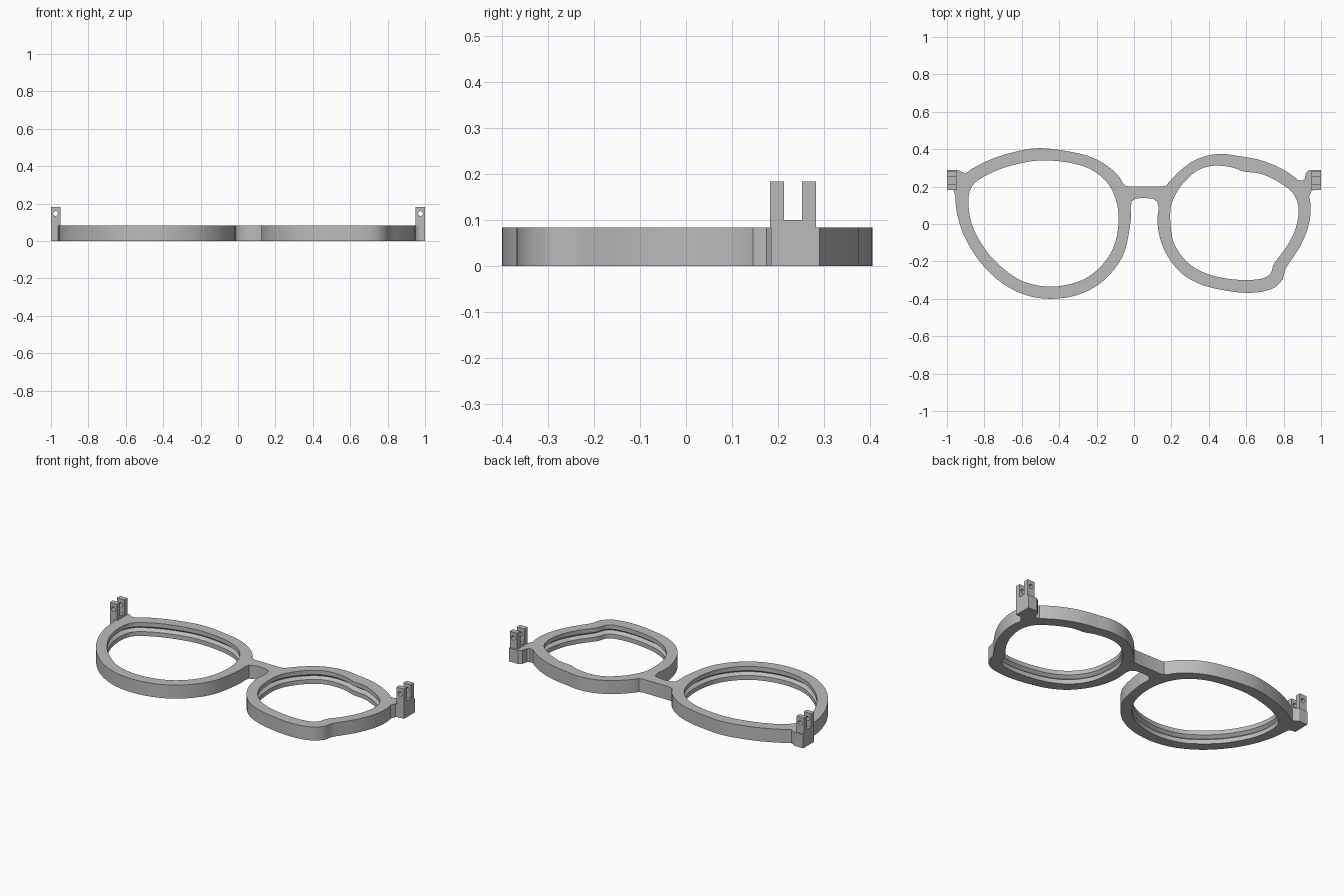
import bpy, bmesh, math
from mathutils import Vector
from mathutils.geometry import interpolate_bezier

cube = bpy.data.objects.get("Cube")
if cube:
    bpy.data.objects.remove(cube, do_unlink=True)

HEIGHT = 0.083
SEGMENTS = 120

grey = bpy.data.materials.new("plain grey")
grey.use_nodes = True
COLOUR = (0.5, 0.5, 0.5, 1)
grey.diffuse_color = COLOUR
grey.node_tree.nodes["Principled BSDF"].inputs["Base Color"].default_value = COLOUR


def finish(name, bm):
    bmesh.ops.recalc_face_normals(bm, faces=bm.faces)
    mesh = bpy.data.meshes.new(name)
    bm.to_mesh(mesh)
    bm.free()
    mesh.materials.append(grey)
    obj = bpy.data.objects.new(name, mesh)
    bpy.context.collection.objects.link(obj)
    return obj


def prism(name, points, start, end, place):
    """Extrude a flat outline; place maps (u, v, depth) to x, y, z."""
    bm = bmesh.new()
    low = [bm.verts.new(place(u, v, start)) for u, v in points]
    high = [bm.verts.new(place(u, v, end)) for u, v in points]
    bm.faces.new(low)
    bm.faces.new(high)
    for i in range(len(points)):
        j = (i + 1) % len(points)
        bm.faces.new((low[i], low[j], high[j], high[i]))
    return finish(name, bm)


def upright(u, v, depth):
    return (u, v, depth)


def sideways(u, v, depth):
    return (depth, u, v)


def smooth_loop(points, centre):
    """Closed smooth curve through the points, resampled at even angles."""
    pts = [Vector((x, y, 0)) for x, y in points]
    n = len(pts)
    dense = []
    for i in range(n):
        a, b, c, d = (pts[(i + k) % n] for k in (-1, 0, 1, 2))
        dense += interpolate_bezier(b, b + (c - a) / 6, c - (d - b) / 6, c, 25)[:-1]
    polar = sorted((math.atan2(p.y - centre[1], p.x - centre[0]),
                    math.hypot(p.x - centre[0], p.y - centre[1])) for p in dense)
    angles = [a for a, r in polar]
    polar = ([(polar[-1][0] - math.tau, polar[-1][1])] + polar
             + [(polar[0][0] + math.tau, polar[0][1])])
    loop, k = [], 0
    for s in range(SEGMENTS):
        t = -math.pi + math.tau * s / SEGMENTS
        while polar[k + 1][0] < t:
            k += 1
        (a0, r0), (a1, r1) = polar[k], polar[k + 1]
        r = r0 + (r1 - r0) * (t - a0) / max(a1 - a0, 1e-9)
        loop.append(Vector((centre[0] + r * math.cos(t), centre[1] + r * math.sin(t), 0)))
    return loop


def rim(name, outer, inner, centre):
    """Ring with a V-shaped lens groove around its inner wall."""
    out, inn = smooth_loop(outer, centre), smooth_loop(inner, centre)
    section = [(0, 0), (0, HEIGHT), (1, HEIGHT), (1, 0.057),
               (0.7, 0.042), (1, 0.027), (1, 0)]
    bm = bmesh.new()
    rows = [[bm.verts.new(o.lerp(i, f) + Vector((0, 0, z))) for o, i in zip(out, inn)]
            for f, z in section]
    for a, b in zip(rows, rows[1:] + rows[:1]):
        for i in range(SEGMENTS):
            j = (i + 1) % SEGMENTS
            bm.faces.new((a[i], a[j], b[j], b[i]))
    return finish(name, bm)


def combine(target, tool, operation):
    mod = target.modifiers.new(operation, "BOOLEAN")
    mod.object, mod.operation, mod.solver = tool, operation, "EXACT"
    bpy.context.view_layer.objects.active = target
    bpy.ops.object.modifier_apply(modifier=mod.name)
    bpy.data.objects.remove(tool, do_unlink=True)


# Rims: the right one is larger, the left one is slightly dented
frame = rim(
    "frame",
    [(-.49, .405), (-.66, .38), (-.8, .33), (-.9, .27), (-.945, .2), (-.955, .13),
     (-.94, .03), (-.9, -.08), (-.825, -.2), (-.72, -.305), (-.585, -.378), (-.44, -.4),
     (-.29, -.375), (-.16, -.3), (-.06, -.17), (-.02, 0), (-.02, .1), (-.05, .2),
     (-.11, .285), (-.25, .365)],
    [(-.49, .34), (-.665, .31), (-.8, .255), (-.87, .195), (-.885, .1), (-.86, -.02),
     (-.785, -.15), (-.69, -.245), (-.585, -.31), (-.44, -.335), (-.29, -.305),
     (-.185, -.235), (-.11, -.125), (-.083, .01), (-.1, .14), (-.165, .245), (-.29, .315)],
    (-.47, .02))
left_rim = rim(
    "left_rim",
    [(.46, .375), (.565, .362), (.67, .343), (.78, .3), (.87, .24), (.93, .16),
     (.945, .08), (.93, -.02), (.885, -.125), (.81, -.24), (.795, -.295), (.735, -.348),
     (.62, -.368), (.485, -.355), (.35, -.32), (.245, -.255), (.165, -.145), (.128, -.02),
     (.135, .1), (.18, .21), (.255, .292), (.35, .352)],
    [(.447, .312), (.527, .302), (.59, .28), (.68, .268), (.78, .22), (.853, .16),
     (.88, .08), (.865, -.02), (.82, -.115), (.75, -.21), (.735, -.255), (.7, -.287),
     (.607, -.3), (.485, -.29), (.375, -.26), (.28, -.2), (.215, -.105), (.195, 0),
     (.2, .105), (.245, .195), (.31, .265), (.375, .302)],
    (.53, 0))
combine(frame, left_rim, "UNION")

# Nose bridge with flared ends
bridge = prism("bridge",
               [(-.08, .215), (-.06, .22), (-.045, .204), (-.02, .2), (.15, .2),
                (.175, .206), (.19, .23), (.2, .2), (.16, .1), (.132, .085),
                (.125, .12), (.1, .135), (.05, .14), (.01, .135), (-.012, .122),
                (-.02, .08), (-.05, .1)],
               0, HEIGHT, upright)
combine(frame, bridge, "UNION")

# End lugs that carry the hinges
lugs = {
    "right_lug": [(-1, .185), (-1, .29), (-.94, .29), (-.925, .28), (-.908, .272),
                  (-.88, .28), (-.89, .2), (-.93, .13), (-.957, .15), (-.962, .178),
                  (-.975, .185)],
    "left_lug": [(1, .185), (1, .29), (.94, .29), (.92, .275), (.912, .24),
                 (.9, .232), (.875, .235), (.88, .18), (.92, .12), (.938, .15),
                 (.948, .175), (.965, .185)],
}
for name, outline in lugs.items():
    combine(frame, prism(name, outline, 0, HEIGHT, upright), "UNION")

# Hinge forks: two upright prongs with a pin hole through both
fork = [(.183, HEIGHT), (.283, HEIGHT), (.283, .183), (.252, .183),
        (.252, .1), (.213, .1), (.213, .183), (.183, .183)]
parts = [frame]
for side, name in ((-1, "right_hinge"), (1, "left_hinge")):
    hinge = prism(name, fork, side * 0.95, side, sideways)
    bpy.ops.mesh.primitive_cylinder_add(vertices=24, radius=0.013, depth=0.3,
                                        location=(side * 0.975, 0.233, 0.147),
                                        rotation=(math.pi / 2, 0, 0))
    combine(hinge, bpy.context.object, "DIFFERENCE")
    parts.append(hinge)

# Smooth the curved walls, keep the edges sharp
bpy.ops.object.select_all(action="DESELECT")
for part in parts:
    part.select_set(True)
bpy.context.view_layer.objects.active = frame
bpy.ops.object.shade_smooth_by_angle(angle=math.radians(25))
